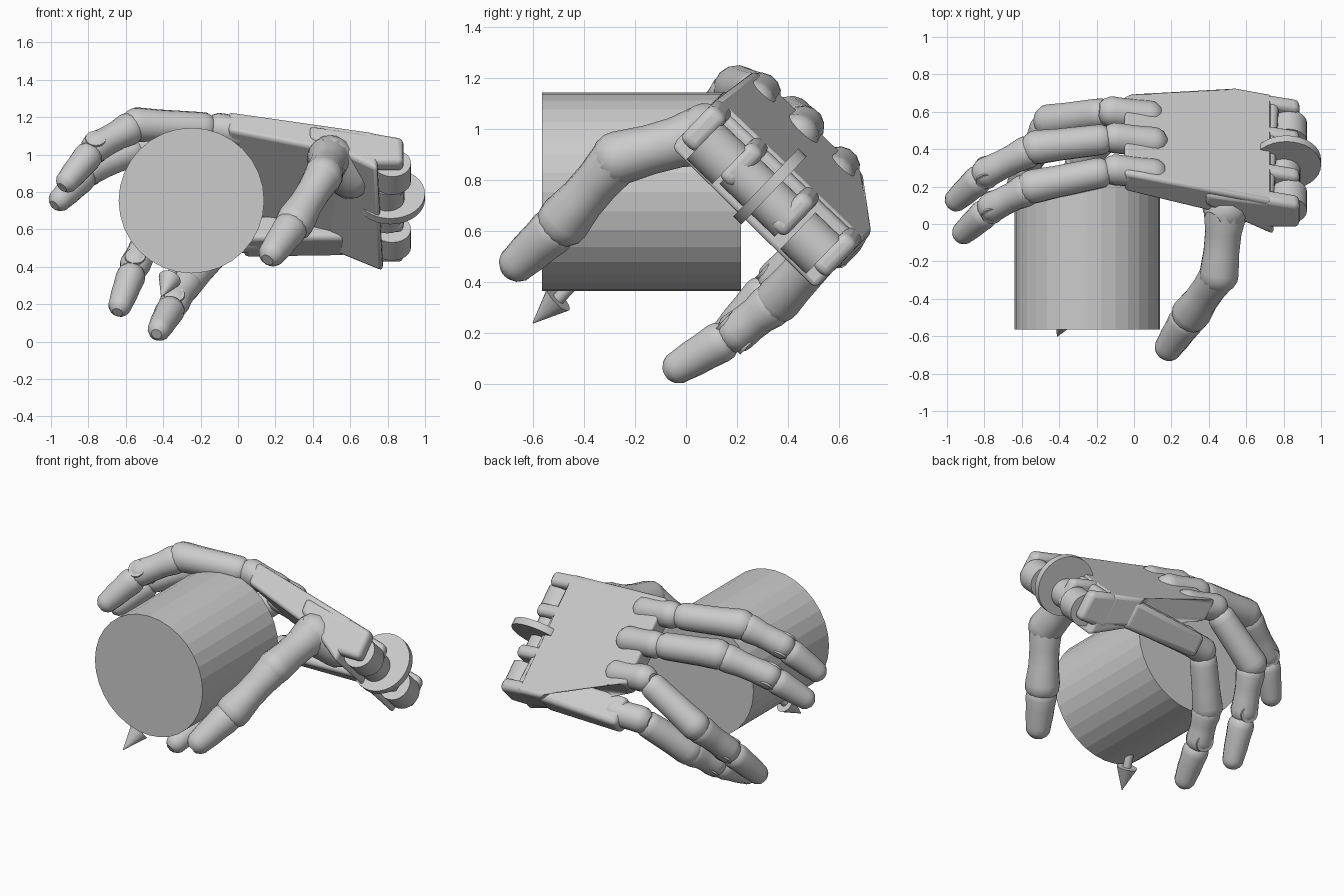
import bpy, bmesh
from math import pi, sin, cos
from mathutils import Vector as V

if "Cube" in bpy.data.objects:
    bpy.data.objects.remove(bpy.data.objects["Cube"])


def hand(x, w, n):
    """Hand space: w runs across the knuckles, n points out of the hand's back."""
    return V((x, .72 * w + .69 * n, -.69 * w + .72 * n))


ACROSS = hand(0, 1, 0).normalized()


def finish(bm, name, bevel=0, angle=35):
    bmesh.ops.recalc_face_normals(bm, faces=bm.faces)
    me = bpy.data.meshes.new(name)
    bm.to_mesh(me)
    bm.free()
    ob = bpy.data.objects.new(name, me)
    bpy.context.collection.objects.link(ob)
    if bevel:
        m = ob.modifiers.new("bevel", 'BEVEL')
        m.width, m.segments, m.limit_method = bevel, 3, 'ANGLE'
    bpy.ops.object.select_all(action='DESELECT')
    ob.select_set(True)
    bpy.context.view_layer.objects.active = ob
    bpy.ops.object.shade_smooth_by_angle(angle=angle * pi / 180)
    return ob


def loft(name, a, b, profile, sides=14, flat=1.0, axis=ACROSS, angle=35):
    """Lathe from a to b; profile holds (distance along 0..1, radius)."""
    a, b = V(a), V(b)
    d = (b - a).normalized()
    u = (axis - d * axis.dot(d))
    u = u.normalized() if u.length > .05 else d.orthogonal().normalized()
    v = d.cross(u)
    bm = bmesh.new()
    rings = []
    for t, r in profile:
        c = a.lerp(b, t)
        rings.append([bm.verts.new(c + u * r * cos(2 * pi * i / sides) + v * r * flat * sin(2 * pi * i / sides))
                      for i in range(sides)])
    for p, q in zip(rings, rings[1:]):
        for i in range(sides):
            j = (i + 1) % sides
            bm.faces.new((p[i], p[j], q[j], q[i]))
    bm.faces.new(rings[0])
    bm.faces.new(rings[-1])
    return finish(bm, name, angle=angle)


def bone(name, a, b, r0, r1, waist=.97, axis=ACROSS, **kw):
    """A phalanx with domed ends around its two joints."""
    L = (V(b) - V(a)).length
    dome = [(-.85, .45), (-.6, .78), (-.25, .97), (.1, 1)]
    prof = [(k * r0 / L, r0 * s) for k, s in dome]
    prof += [(.35, (r0 + r1) / 2 * waist), (.65, (r0 + 2 * r1) / 3 * waist)]
    prof += [(1 - k * r1 / L, r1 * s) for k, s in reversed(dome)]
    return loft(name, a, b, prof, axis=axis, **kw)


def disc(name, c, r, thick, axis=ACROSS, sides=32):
    h = axis.normalized() * thick / 2
    return loft(name, V(c) - h, V(c) + h, [(0, r), (1, r)], sides, axis=V((1, 0, 0)))


def slab(name, outline, bevel=.02):
    """Prism whose corners are (x, w, low n, high n)."""
    bm = bmesh.new()
    lo = [bm.verts.new(hand(x, w, l)) for x, w, l, h in outline]
    hi = [bm.verts.new(hand(x, w, h)) for x, w, l, h in outline]
    bm.faces.new(lo)
    bm.faces.new(hi)
    for i in range(len(lo)):
        j = (i + 1) % len(lo)
        bm.faces.new((lo[i], lo[j], hi[j], hi[i]))
    bmesh.ops.triangulate(bm, faces=[f for f in bm.faces if len(f.verts) > 4])
    return finish(bm, name, bevel)


def back(x):
    return 1.070 - .235 * x


# held cylinder (flat sides) and the arrow sticking out of it
loft("held_cylinder", (-.249, -.565, .754), (-.249, .215, .754), [(0, .389), (1, .389)], 32, angle=5)
loft("arrow_head", (-.365, -.50, .335), (-.41, -.60, .24), [(0, .062), (1, .002)], 16)
loft("arrow_shaft", (-.33, -.42, .42), (-.365, -.50, .335), [(0, .025), (1, .025)], 12)

# palm: thin plate behind the knuckles, deep heel at the wrist
slab("palm_plate", [(x, w, low, back(x)) for x, w, low in (
    (-.05, -.66, .94), (.73, -.69, .70), (.73, .11, .70), (.54, .115, .76),
    (.42, -.05, .80), (-.05, -.07, .94))], .02)
slab("palm_heel", [(.38, -.69, .86, .95), (.745, -.69, .625, .88),
                   (.775, .11, .615, .88), (.50, .10, .76, .92)], .025)

# wrist fork tines, bearing barrels and the large central disc
for i, (w0, w1) in enumerate(((-.69, -.60), (-.48, -.40), (-.20, -.12), (.03, .11))):
    slab(f"wrist_tine_{i}", [(x, w, .68, back(x)) for x, w in
                             ((.68, w0), (.885, w0), (.885, w1), (.68, w1))], .03)
disc("wrist_disc", hand(.815, -.30, .79), .185, .045)
disc("wrist_hub", hand(.80, -.30, .75), .09, .30, sides=24)
for i, w in enumerate((-.54, -.03)):
    disc(f"wrist_barrel_{i}", hand(.825, w, .74), .10, .14, sides=24)

# little-finger metacarpal, hinged beside the palm
slab("side_metacarpal", [(.58, -.05, .73, .92), (.58, .12, .74, .92),
                         (.03, .13, .74, .88), (.03, -.06, .71, .88)], .03)

# four fingers: knuckle, middle joint, end joint, tip
fingers = {
    "index": ((-.10, .29, 1.14), (-.54, .20, 1.16), (-.76, .09, 1.04), (-.91, -.045, .86)),
    "middle": ((-.10, .46, 1.01), (-.52, .41, 1.04), (-.79, .275, .92), (-.95, .13, .76)),
    "ring": ((-.12, .60, .85), (-.45, .55, .61), (-.55, .36, .41), (-.63, .16, .195)),
    "little": ((-.06, .56, .55), (-.265, .36, .33), (-.34, .20, .205), (-.42, -.03, .067)),
}
for name, (k, p, d, t) in fingers.items():
    k, p, d, t = map(V, (k, p, d, t))
    if name == "little":
        root = k + V((.16, .02, .01))
    else:
        root = k + V((.20, -.025, -.035))
    bone(f"{name}_knuckle_mount", root, k, .085, .083)
    bone(f"{name}_proximal", k.lerp(p, .2), p, .083, .092, .97)
    bone(f"{name}_middle", p.lerp(d, .2), d, .088, .082, .92)
    disc(f"{name}_end_pin", d, .055, .14, sides=20)
    bone(f"{name}_tip", d.lerp(t, .3), t, .081, .065, 1.03, flat=.97)

# thumb: ball base set in the palm, two bulging links and a tip
side = V((.7, -.3, .5)).normalized()
A, B, C, T = map(V, ((.49, .08, .98), (.455, -.27, .885), (.305, -.48, .64), (.185, -.66, .475)))
bone("thumb_base", (.60, .18, .89), A, .13, .125, 1)
bone("thumb_proximal", A, B, .12, .106, .88, axis=side)
bone("thumb_middle", B, C, .102, .105, .88, axis=side)
bone("thumb_tip", C.lerp(T, .25), T, .094, .075, 1.02, axis=side)
